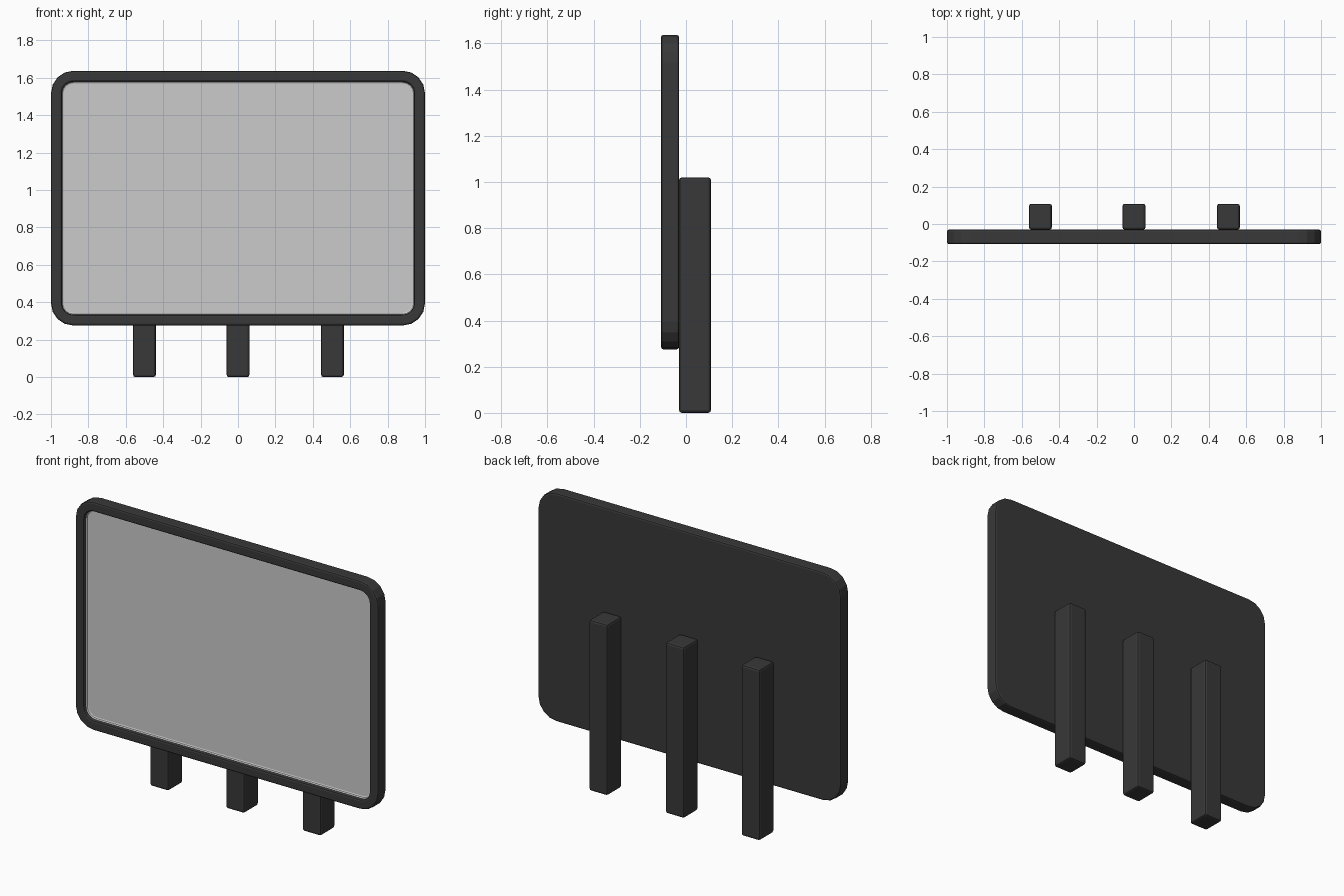
import bpy, bmesh, math

if "Cube" in bpy.data.objects:
    bpy.data.objects.remove(bpy.data.objects["Cube"])

W, Z0, Z1, R = 1.0, 0.275, 1.637, 0.12   # panel half width, bottom, top, corner radius

dark = bpy.data.materials.new("dark_metal")
dark.diffuse_color = (0.04, 0.04, 0.04, 1)
dark.use_nodes = True
dark.node_tree.nodes["Principled BSDF"].inputs["Base Color"].default_value = dark.diffuse_color


def ring(bm, inset, y, segs=4):
    """Rounded rectangle, counter-clockwise seen from the front."""
    r = R - inset
    cx, lo, hi = W - R, Z0 + R, Z1 - R
    verts = []
    for k, (x, z) in enumerate([(cx, lo), (cx, hi), (-cx, hi), (-cx, lo)]):
        for s in range(segs + 1):
            a = math.pi / 2 * (k - 1 + s / segs)
            verts.append(bm.verts.new((x + r * math.cos(a), y, z + r * math.sin(a))))
    return verts


def loft(name, profile, back=False, mat=None):
    """Join rounded rectangles given as (inset, y), capping the last one."""
    bm = bmesh.new()
    rings = [ring(bm, *p) for p in profile]
    for a, b in zip(rings, rings[1:]):
        n = len(a)
        for i in range(n):
            j = (i + 1) % n
            bm.faces.new((a[i], a[j], b[j], b[i]))
    bm.faces.new(rings[-1])
    if back:
        bm.faces.new(rings[0][::-1])
    return finish(name, bm, mat)


def finish(name, bm, mat):
    mesh = bpy.data.meshes.new(name)
    bm.to_mesh(mesh)
    bm.free()
    ob = bpy.data.objects.new(name, mesh)
    bpy.context.collection.objects.link(ob)
    if mat:
        mesh.materials.append(mat)
    return ob


# Frame: solid back, rounded rim and a recess in front
loft("frame", [(0.010, -0.030), (0.003, -0.033), (0, -0.040), (0, -0.098),
               (0.003, -0.105), (0.010, -0.108), (0.048, -0.108),
               (0.055, -0.105), (0.058, -0.098), (0.058, -0.060)],
     back=True, mat=dark)

# Display surface: shallow dish with a turned-up edge
loft("display_surface", [(0.058, -0.086), (0.061, -0.080), (0.068, -0.077)])

# Three support posts behind the panel
for label, x in (("left", -0.5), ("middle", 0.0), ("right", 0.505)):
    bm = bmesh.new()
    bmesh.ops.create_cube(bm, size=1)
    bmesh.ops.scale(bm, vec=(0.122, 0.138, 1.02), verts=bm.verts)
    bmesh.ops.translate(bm, vec=(x, 0.039, 0.51), verts=bm.verts)
    bmesh.ops.bevel(bm, geom=bm.edges[:], offset=0.012, segments=2,
                    profile=0.5, affect='EDGES')
    finish(label + "_post", bm, dark)
